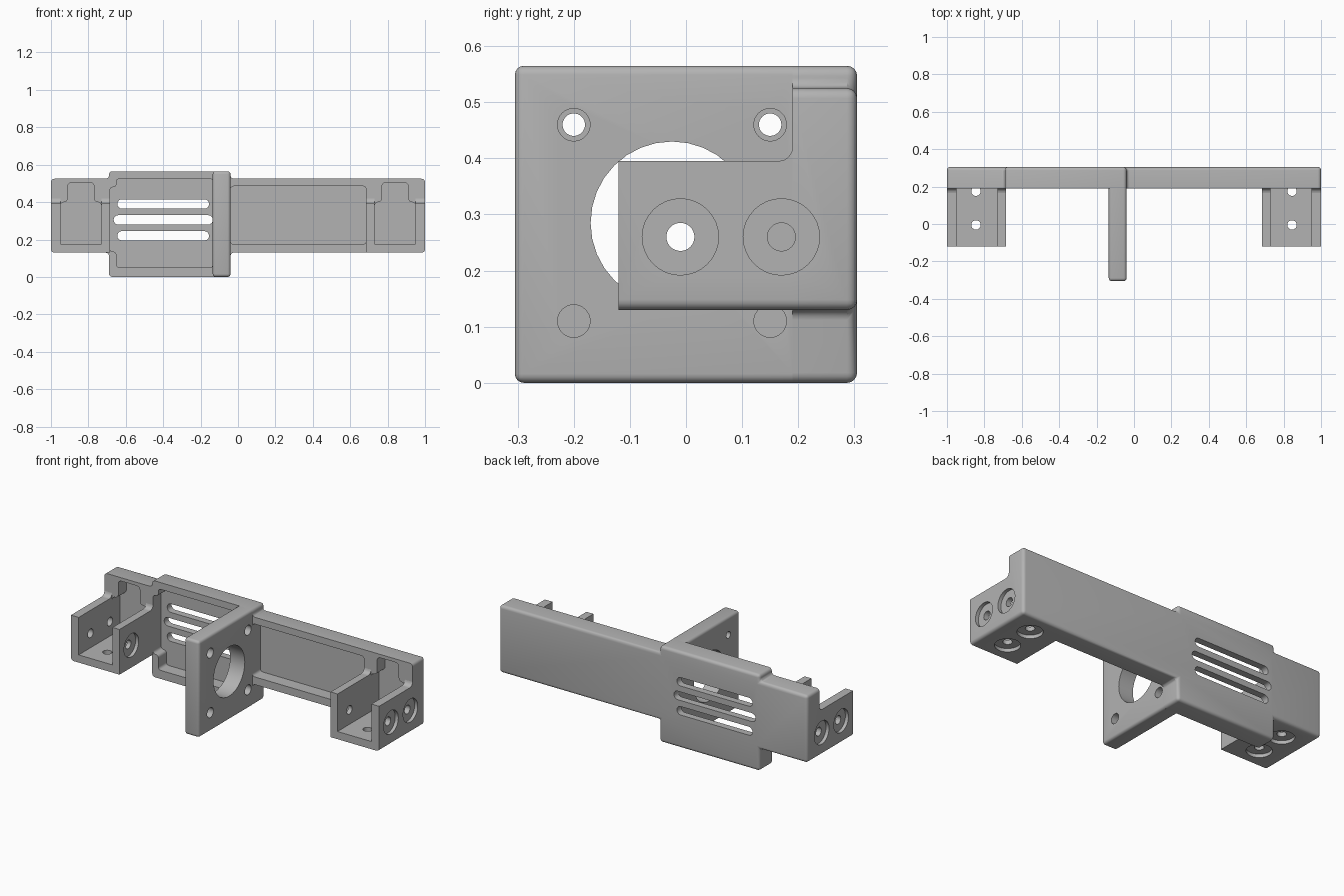
import bpy
import bmesh
import math
from mathutils import Vector

cube = bpy.data.objects.get("Cube")
if cube:
    bpy.data.objects.remove(cube, do_unlink=True)

grey = bpy.data.materials.new("plain_grey")
grey.use_nodes = True
colour = (0.45, 0.45, 0.45, 1)
grey.diffuse_color = colour
grey.node_tree.nodes["Principled BSDF"].inputs["Base Color"].default_value = colour

FRONT, BACK, FLOOR = 0.19, 0.305, 0.265   # depth of rim, rear face, pocket floor


def prism(name, pts, axis, a, b, edge_rule=None, width=0.02):
    """Extrude a 2D outline along an axis and round the edges chosen by a rule."""
    def place(p, t):
        return {"x": (t, p[0], p[1]), "y": (p[0], t, p[1]), "z": (p[0], p[1], t)}[axis]
    bm = bmesh.new()
    face = bm.faces.new([bm.verts.new(place(p, a)) for p in pts])
    ext = bmesh.ops.extrude_face_region(bm, geom=[face])
    moved = [v for v in ext["geom"] if isinstance(v, bmesh.types.BMVert)]
    bmesh.ops.translate(bm, verts=moved, vec=Vector(place((0, 0), b - a)))
    bmesh.ops.recalc_face_normals(bm, faces=bm.faces)
    if edge_rule:
        edges = [e for e in bm.edges if edge_rule(e.verts[0].co, e.verts[1].co)]
        bmesh.ops.bevel(bm, geom=edges, offset=width, segments=4, profile=0.5, affect="EDGES")
    mesh = bpy.data.meshes.new(name)
    bm.to_mesh(mesh)
    bm.free()
    mesh.materials.append(grey)
    obj = bpy.data.objects.new(name, mesh)
    bpy.context.collection.objects.link(obj)
    return obj


def along_y(p, q):
    return abs(p.y - q.y) > 0.05


def rect(x0, x1, z0, z1):
    return [(x0, z0), (x1, z0), (x1, z1), (x0, z1)]


def circle(u, v, r, n=32):
    return [(u + r * math.cos(2 * math.pi * i / n), v + r * math.sin(2 * math.pi * i / n))
            for i in range(n)]


def cut(obj, cutters):
    """Subtract the cutters and keep the finished mesh."""
    for c in cutters:
        c.hide_render = True
        m = obj.modifiers.new("cut", "BOOLEAN")
        m.operation, m.solver, m.object = "DIFFERENCE", "EXACT", c
    graph = bpy.context.evaluated_depsgraph_get()
    mesh = bpy.data.meshes.new_from_object(obj.evaluated_get(graph))
    obj.modifiers.clear()
    obj.data = mesh


def bore(axis, u, v, outer, inner, step=0.02, r=0.025, big=0.068):
    """Through hole with a counterbore sunk from the outer face."""
    d = 1 if outer > inner else -1
    return [prism("hole_cutter", circle(u, v, r), axis, inner - 0.01 * d, outer + 0.01 * d),
            prism("counterbore_cutter", circle(u, v, big), axis, outer - step * d, outer + 0.01 * d)]


# Back plate: long bar with a taller section around the motor
outline = [(-1, 0.13), (-0.69, 0.13), (-0.69, 0), (-0.04, 0), (-0.04, 0.13), (1, 0.13),
           (1, 0.525), (-0.04, 0.525), (-0.04, 0.565), (-0.69, 0.565), (-0.69, 0.525), (-1, 0.525)]
plate = prism("back_plate", outline, "y", FRONT, BACK,
              lambda p, q: along_y(p, q) or min(p.y, q.y) > BACK - 0.01, 0.018)

# Front pockets of the back plate
motor_pocket = [(-0.65, 0.05), (-0.135, 0.05), (-0.135, 0.525), (-0.65, 0.525),
                (-0.65, 0.48), (-0.685, 0.48), (-0.685, 0.135), (-0.65, 0.135)]
pockets = [motor_pocket, rect(-0.04, 0.685, 0.175, 0.485)]
plate_cutters = [prism("pocket_cutter", p, "y", FRONT - 0.05, FLOOR, along_y, 0.016)
                 for p in pockets]

# Ventilation slots
for z, x0, x1 in ((0.22, -0.645, -0.155), (0.305, -0.665, -0.135), (0.39, -0.645, -0.155)):
    plate_cutters.append(prism("slot_cutter", rect(x0, x1, z - 0.025, z + 0.025), "y",
                               0.2, 0.35, along_y, 0.024))

# End brackets, mirrored
parts = [plate]
for side, s in (("left", 1), ("right", -1)):
    profile = [(s * x, z) for x, z in ((0.685, 0.13), (1, 0.13), (1, 0.395), (0.95, 0.395),
                                       (0.95, 0.175), (0.73, 0.175), (0.73, 0.395), (0.685, 0.395))]
    bracket = prism(side + "_bracket", profile, "y", -0.12, FRONT,
                    lambda p, q: along_y(p, q) and abs(p.x) > 0.99 and p.z < 0.2, 0.018)
    holes = []
    for y in (-0.005, 0.175):
        holes += bore("z", s * 0.845, y, 0.13, 0.175)
        holes += bore("x", y - 0.005, 0.26, s * 1, s * 0.95)
    plate_cutters += holes
    inner_hole = bore("x", -0.01, 0.26, s * 0.685, s * 0.73)
    cut(bracket, holes + inner_hole)
    parts.append(bracket)
    # Socket and relief notch running into the plate
    socket = [(s * x, z) for x, z in ((0.73, 0.175), (0.95, 0.175), (0.95, 0.4), (0.91, 0.4),
                                      (0.91, 0.505), (0.77, 0.505), (0.77, 0.4), (0.73, 0.4))]
    plate_cutters.append(prism("socket_cutter", socket, "y", FRONT - 0.05, FLOOR,
                               lambda p, q: along_y(p, q) and p.z > 0.3, 0.02))
    # Fillets where the bracket walls meet the plate
    curve = [(FRONT, 0.395)] + [(FRONT - 0.025 + 0.025 * math.sin(t * math.pi / 8),
                                 0.42 - 0.025 * math.cos(t * math.pi / 8)) for t in range(5)]
    for name, x0, x1 in (("inner", 0.685, 0.73), ("outer", 0.95, 1)):
        parts.append(prism(side + "_" + name + "_fillet", curve, "x", s * x0, s * x1))
cut(plate, plate_cutters)

# Motor mount: upright plate with a large bore and four screw holes
mount = prism("motor_mount", rect(-0.135, -0.04, 0, 0.565), "y", -0.305, FRONT,
              lambda p, q: along_y(p, q) or max(p.y, q.y) < -0.3, 0.016)
mount_cutters = [prism("motor_bore_cutter", circle(-0.025, 0.285, 0.145), "x", -0.2, 0.02)]
for y in (-0.2, 0.15):
    mount_cutters += bore("x", y, 0.46, -0.04, -0.135, 0.05, 0.02, 0.029)
    mount_cutters.append(prism("blind_hole_cutter", circle(y, 0.11, 0.029), "x", -0.09, 0.02))
cut(mount, mount_cutters)
parts.append(mount)

# Remove the cutters and smooth the rounded edges
for obj in list(bpy.data.objects):
    if obj.name.split(".")[0].endswith("_cutter"):
        bpy.data.objects.remove(obj, do_unlink=True)
bpy.ops.object.select_all(action="DESELECT")
for obj in parts:
    obj.select_set(True)
bpy.context.view_layer.objects.active = plate
bpy.ops.object.shade_smooth_by_angle(angle=math.radians(30))
